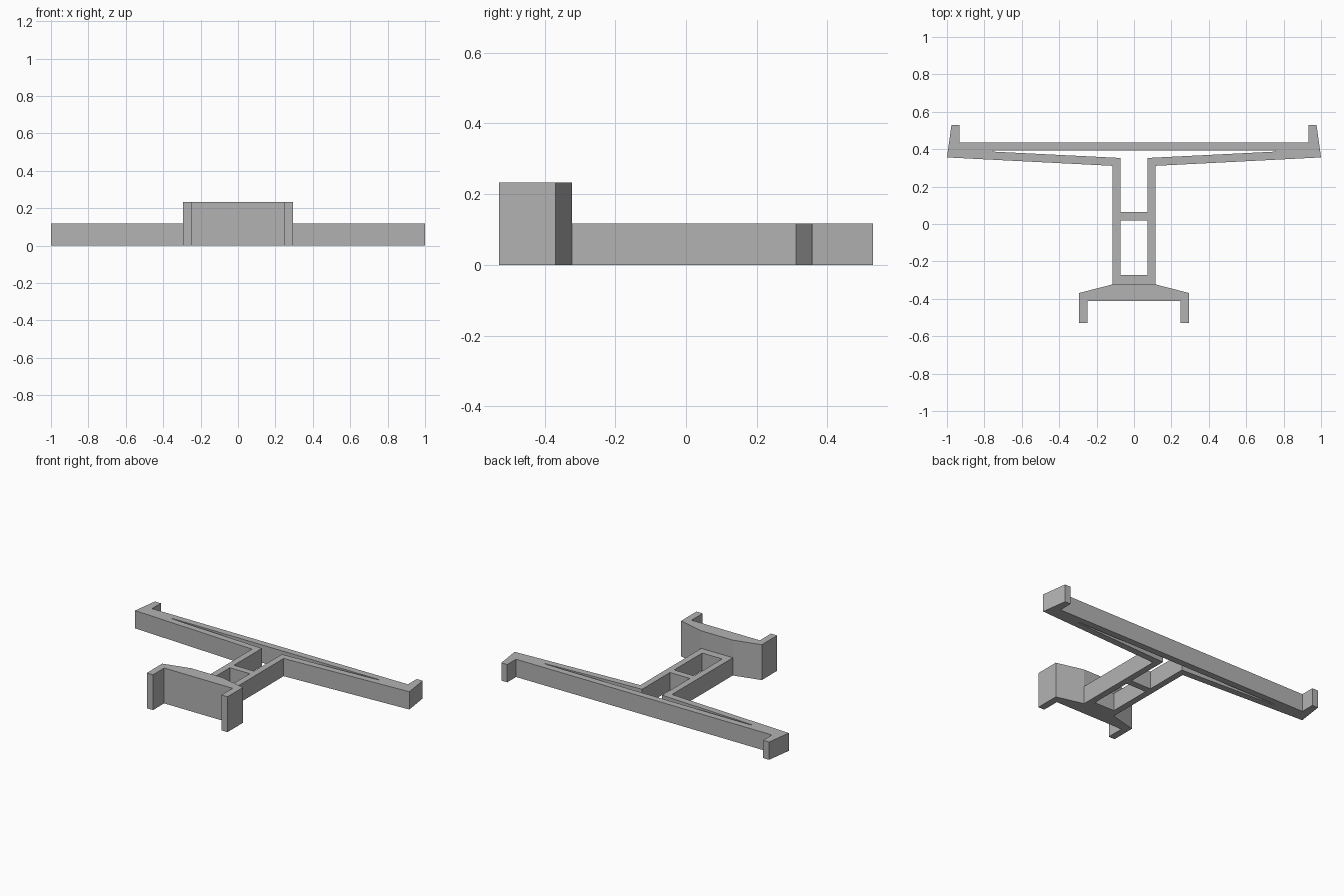
import bpy
import bmesh

cube = bpy.data.objects.get("Cube")
if cube:
    bpy.data.objects.remove(cube, do_unlink=True)

grey = bpy.data.materials.new("plain grey")
grey.use_nodes = True
colour = (0.45, 0.45, 0.45, 1)
grey.diffuse_color = colour
grey.node_tree.nodes["Principled BSDF"].inputs["Base Color"].default_value = colour


def mirrored_extrusion(name, outline, height):
    """Extrude the left half of a plan outline upward and mirror it across x = 0."""
    bm = bmesh.new()
    base = bm.faces.new([bm.verts.new((x, y, 0)) for x, y in outline])
    top = bmesh.ops.extrude_face_region(bm, geom=[base], use_keep_orig=True)["geom"]
    bmesh.ops.translate(bm, verts=[v for v in top if isinstance(v, bmesh.types.BMVert)],
                        vec=(0, 0, height))
    # Leave the centre plane open so both halves join into one solid
    seam = [f for f in bm.faces if all(abs(v.co.x) < 1e-5 for v in f.verts)]
    bmesh.ops.delete(bm, geom=seam, context="FACES")
    bmesh.ops.recalc_face_normals(bm, faces=bm.faces)
    # The bottom must face down
    bm.faces.ensure_lookup_table()
    floor = next(f for f in bm.faces if all(v.co.z < 1e-5 for v in f.verts))
    if floor.normal.z > 0:
        bmesh.ops.reverse_faces(bm, faces=bm.faces)
    mesh = bpy.data.meshes.new(name)
    bm.to_mesh(mesh)
    bm.free()
    mesh.materials.append(grey)
    obj = bpy.data.objects.new(name, mesh)
    bpy.context.collection.objects.link(obj)
    mirror = obj.modifiers.new("Mirror", "MIRROR")
    mirror.use_clip = True
    return obj


# Stem with cross brace, swept arms, long rear bar and end hooks
frame = [
    (0, -0.323), (0.115, -0.323), (0.115, 0.311), (1, 0.356),
    (0.976, 0.529), (0.933, 0.529), (0.933, 0.437), (0, 0.437),
    (0, 0.393), (0.754, 0.393), (0.754, 0.387), (0.073, 0.353),
    (0.073, 0.063), (0, 0.063), (0, 0.019), (0.073, 0.019),
    (0.073, -0.273), (0, -0.273),
]
mirrored_extrusion("t_frame", frame, 0.117)

# Taller front clip with two prongs
clip = [
    (0, -0.413), (0.249, -0.413), (0.249, -0.529), (0.294, -0.529),
    (0.294, -0.369), (0.115, -0.323), (0, -0.323),
]
mirrored_extrusion("front_clip", clip, 0.233)
